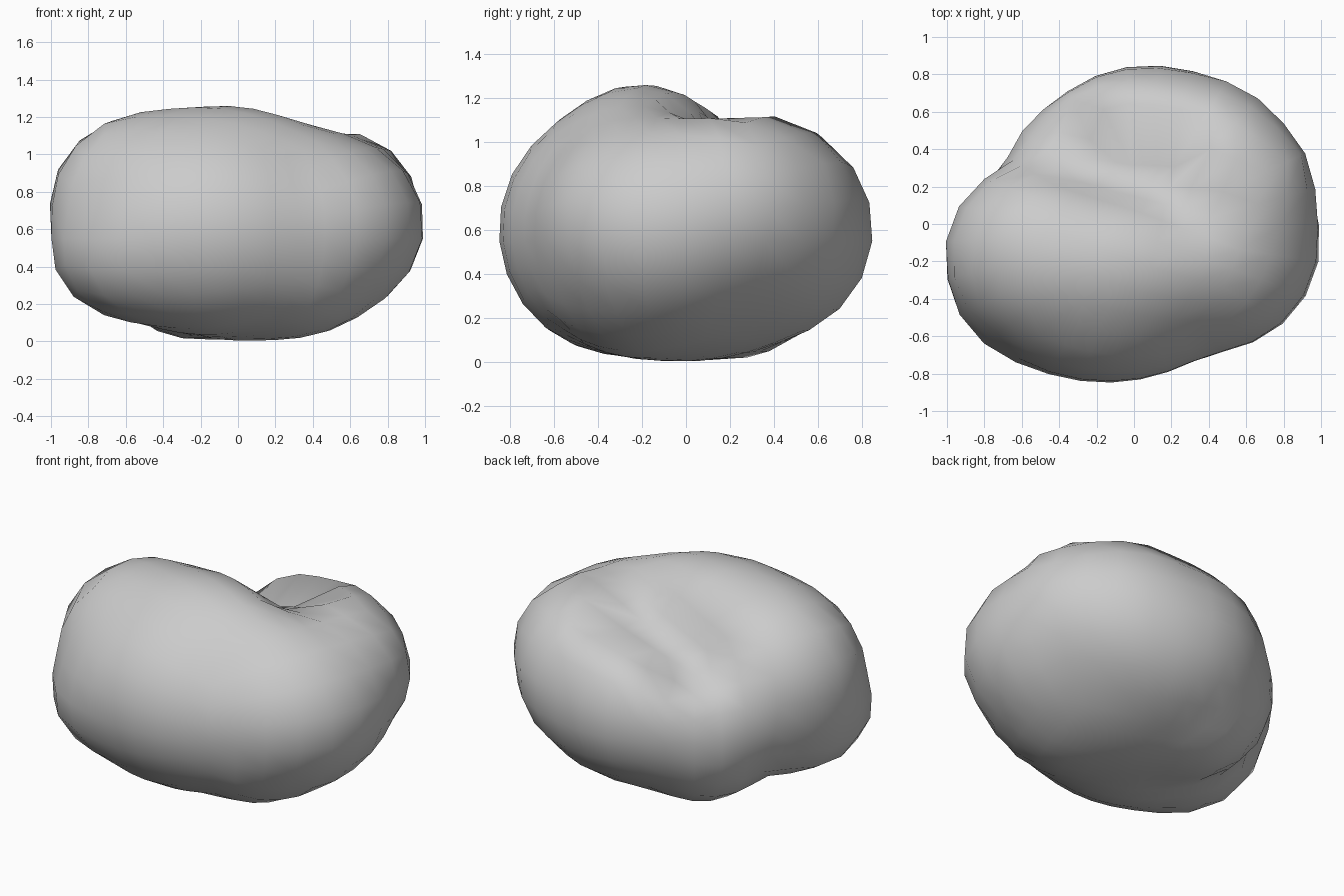
import bpy
import bmesh
import math
from mathutils import Vector, Matrix

cube = bpy.data.objects.get("Cube")
if cube:
    bpy.data.objects.remove(cube, do_unlink=True)

# Overlapping lobes: centre, half sizes
LOBES = [
    ((-.49, -.15, .73), (.51, .49, .48)),   # left end
    ((-.52, -.25, .48), (.47, .48, .37)),   # left underside
    ((-.12, -.20, .73), (.82, .47, .53)),   # front crest
    ((-.15, -.30, .60), (.74, .55, .56)),   # front belly
    ((.41, -.10, .62), (.59, .58, .50)),    # right side
    ((.51, .18, .71), (.45, .44, .42)),     # right shoulder
    ((.36, .34, .66), (.46, .44, .46)),     # back right shoulder
    ((.08, .38, .60), (.60, .47, .48)),     # back lobe
    ((-.25, .20, .48), (.45, .47, .46)),    # back left underside
    ((.28, -.20, .43), (.48, .46, .40)),    # front right underside
    ((.05, .00, .43), (.72, .65, .425)),    # underside
]
# Round hollows that carve the cleft: centre, radius
HOLLOWS = [
    ((-.60, .56, .92), .22),
    ((-.34, .45, 1.03), .24),
    ((-.09, .38, 1.12), .25),
    ((.12, .31, 1.18), .24),
    ((.32, .13, 1.29), .23),
]
CORE = Vector((0, -.05, .55))
BLEND = .03


def soft_min(values):
    return -BLEND * math.log(sum(math.exp(-v / BLEND) for v in values))


def field(p):
    """Softly blended distance to the carved body, negative inside."""
    lobes = []
    for centre, half in LOBES:
        q = Vector([(a - c) / h for a, c, h in zip(p, centre, half)])
        lobes.append((q.length - 1) * min(half))
    cleft = soft_min([(p - Vector(c)).length - r for c, r in HOLLOWS])
    return -soft_min([-soft_min(lobes), cleft])


def surface_point(direction):
    """March out from the core, then refine the crossing."""
    far = .1
    while field(CORE + direction * far) < 0:
        far += .03
    near = far - .03
    for _ in range(12):
        mid = (near + far) / 2
        if field(CORE + direction * mid) < 0:
            near = mid
        else:
            far = mid
    return CORE + direction * far


# Quad sphere, turned so its rows follow the cleft
bm = bmesh.new()
bmesh.ops.create_cube(bm, size=2)
bmesh.ops.subdivide_edges(bm, edges=bm.edges[:], cuts=7, use_grid_fill=True)
turn = Matrix.Rotation(math.radians(-20), 3, 'Z')
for v in bm.verts:
    even = Vector([math.tan(c * math.pi / 4) for c in v.co])
    v.co = surface_point((turn @ even).normalized())

bmesh.ops.recalc_face_normals(bm, faces=bm.faces[:])
for f in bm.faces:
    f.smooth = True
mesh = bpy.data.meshes.new("bean_body")
bm.to_mesh(mesh)
bm.free()
body = bpy.data.objects.new("bean_body", mesh)
bpy.context.collection.objects.link(body)

# Plain grey
grey = bpy.data.materials.new("mid_grey")
grey.use_nodes = True
grey.diffuse_color = (.6, .6, .6, 1)
grey.node_tree.nodes["Principled BSDF"].inputs["Base Color"].default_value = (.6, .6, .6, 1)
mesh.materials.append(grey)
